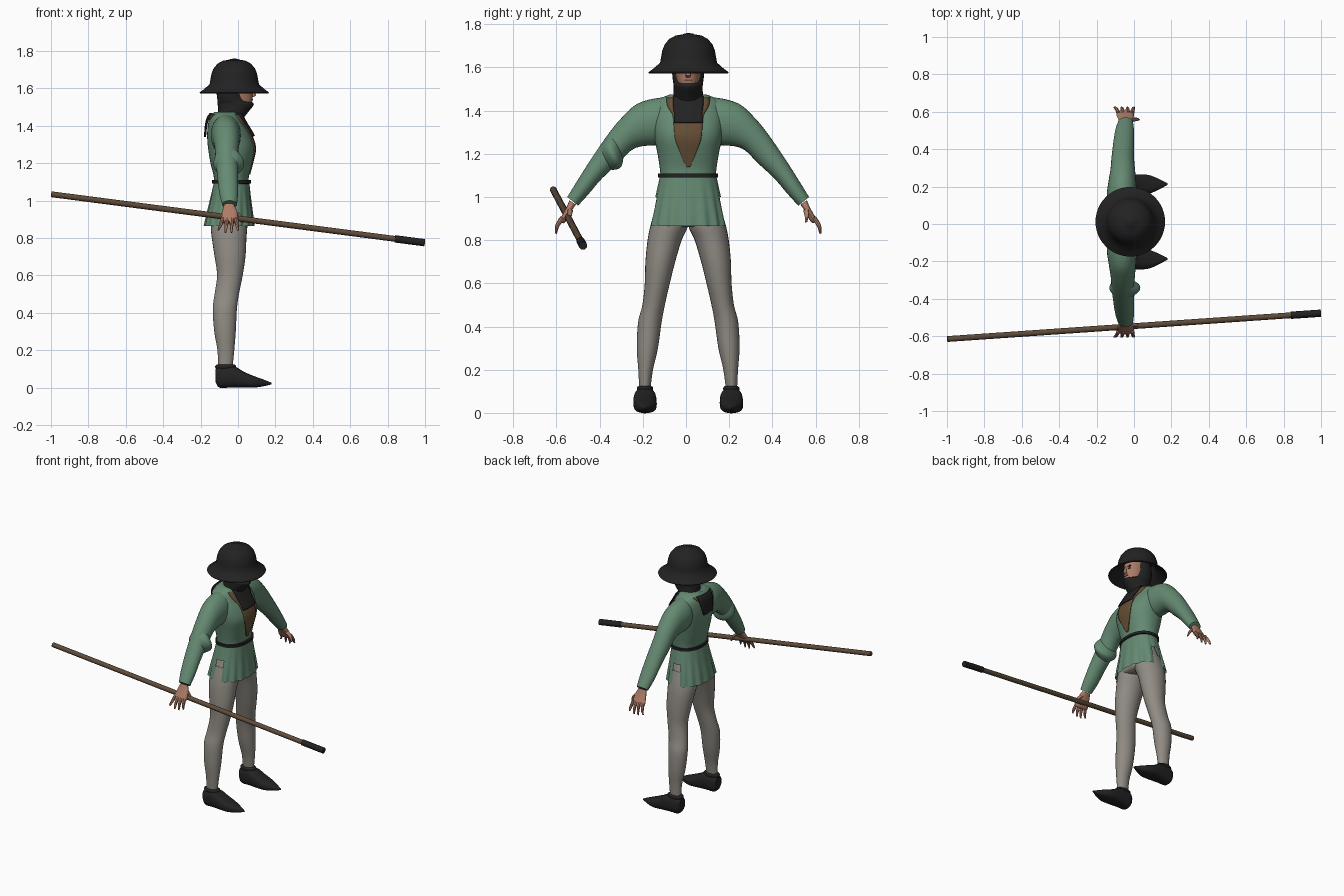
import bpy, bmesh, math
from mathutils import Vector

if "Cube" in bpy.data.objects:
    bpy.data.objects.remove(bpy.data.objects["Cube"])

CY = 0.01  # mirror plane of the figure, which faces +x


def material(name, rgb):
    m = bpy.data.materials.new(name)
    m.diffuse_color = (*rgb, 1)
    m.use_nodes = True
    m.node_tree.nodes["Principled BSDF"].inputs["Base Color"].default_value = m.diffuse_color
    return m


GREEN = material("tunic green", (0.13, 0.255, 0.17))
GREY = material("hose grey", (0.28, 0.26, 0.23))
BLACK = material("black", (0.016, 0.016, 0.016))
BROWN = material("undershirt brown", (0.13, 0.075, 0.035))
WOOD = material("pole wood", (0.115, 0.072, 0.042))
SKIN = material("skin", (0.42, 0.2, 0.135))


def resample(keys, steps):
    """Smooth curve through tuples of numbers."""
    if steps == 1:
        return keys
    out = []
    for i in range(len(keys) - 1):
        a, b, c, d = (keys[max(0, min(len(keys) - 1, i + k))] for k in (-1, 0, 1, 2))
        for s in range(steps):
            t = s / steps
            out.append(tuple(0.5 * (2 * q + (r - p) * t + (2 * p - 5 * q + 4 * r - w) * t * t
                                    + (3 * q - p - 3 * r + w) * t ** 3)
                             for p, q, r, w in zip(a, b, c, d)))
    return out + [keys[-1]]


def finish(name, bm, mat):
    bmesh.ops.recalc_face_normals(bm, faces=bm.faces)
    me = bpy.data.meshes.new(name)
    bm.to_mesh(me)
    bm.free()
    me.materials.append(mat)
    ob = bpy.data.objects.new(name, me)
    bpy.context.collection.objects.link(ob)
    return ob


def loft(name, keys, mat, place, n=28, p=1.0, steps=4, caps=True, warp=None, skip=None):
    """Skin a row of elliptical sections; place(key) gives centre and two half axes."""
    bm = bmesh.new()
    rows, keys = [], resample(keys, steps)
    for k in keys:
        c, u, v = (Vector(q) for q in place(k))
        row = []
        for i in range(n):
            a = math.tau * i / n
            f = warp(a, k) if warp else 1
            ca, sa = math.cos(a), math.sin(a)
            row.append(bm.verts.new(c + u * f * math.copysign(abs(ca) ** p, ca)
                                    + v * f * math.copysign(abs(sa) ** p, sa)))
        rows.append(row)
    for j in range(len(rows) - 1):
        for i in range(n):
            if skip and skip(math.tau * (i + 0.5) / n, keys[j]):
                continue
            q = (i + 1) % n
            bm.faces.new((rows[j][i], rows[j][q], rows[j + 1][q], rows[j + 1][i]))
    if caps:
        bm.faces.new(rows[0])
        bm.faces.new(rows[-1])
    return finish(name, bm, mat)


def level(k):  # flat section: z, back x, front x, half width
    z, a, b, h = k
    return ((a + b) / 2, CY, z), ((b - a) / 2, 0, 0), (0, h, 0)


def limb(s):  # section: back x, front x, then two opposite points (y, z)
    return lambda k: (((k[0] + k[1]) / 2, CY + s * (k[2] + k[4]) / 2, (k[3] + k[5]) / 2),
                      ((k[1] - k[0]) / 2, 0, 0), (0, s * (k[2] - k[4]) / 2, (k[3] - k[5]) / 2))


def digit(s):  # thin section: x, y, z, radius
    return lambda k: ((k[0], CY + s * k[1], k[2]), (k[3], 0, 0), (0, s * k[3] * 0.9, k[3] * 0.5))


def box(name, loc, size, mat):
    bm = bmesh.new()
    bmesh.ops.create_cube(bm, size=1)
    for v in bm.verts:
        v.co = Vector(a * b + c for a, b, c in zip(v.co, size, loc))
    return finish(name, bm, mat)


# Tunic body
P = 0.88
TORSO = [(1.08, -.128, .058, .127), (1.13, -.13, .058, .131), (1.2, -.147, .075, .142),
         (1.28, -.16, .091, .158), (1.35, -.165, .07, .165), (1.41, -.16, .035, .16),
         (1.45, -.148, .012, .14), (1.475, -.125, -.005, .085)]
loft("tunic_body", TORSO, GREEN, level, n=48, p=P)


def torso_x(y, z, side):
    rows = resample(TORSO, 4)
    for lo, hi in zip(rows, rows[1:]):
        if lo[0] <= z <= hi[0]:
            t = (z - lo[0]) / (hi[0] - lo[0])
            _, a, b, h = (p + (q - p) * t for p, q in zip(lo, hi))
            s = min(1, (abs(y) / h) ** (1 / P))
            return (a + b) / 2 + side * (b - a) / 2 * math.sqrt(1 - s * s) ** P
    return 0


def patch(name, outline, mat, side, lift):
    """Panel hugging the tunic; outline lists (z, half width)."""
    bm = bmesh.new()
    rows = []
    for z, w in resample(outline, 4):
        ys = [w * (i / 6 - 1) for i in range(13)]
        rows.append([bm.verts.new((torso_x(y, z, side) + side * lift, CY + y, z)) for y in ys])
    for r, q in zip(rows, rows[1:]):
        for i in range(12):
            bm.faces.new((r[i], r[i + 1], q[i + 1], q[i]))
    ob = finish(name, bm, mat)
    mod = ob.modifiers.new("thickness", 'SOLIDIFY')
    mod.thickness, mod.offset = 0.008, 0


# Undershirt in the open neck, hood tails on chest and back
patch("undershirt_front", [(1.14, .008), (1.17, .022), (1.22, .042), (1.27, .06), (1.33, .066),
                           (1.38, .072), (1.42, .095), (1.458, .1)], BROWN, 1, .002)
patch("undershirt_back", [(1.435, .07), (1.46, .09)], BROWN, -1, .002)
patch("hood_tail_front", [(1.345, .066), (1.39, .066), (1.43, .07), (1.465, .07)], BLACK, 1, .014)
patch("hood_tail_back", [(1.34, .045), (1.39, .06), (1.43, .068), (1.465, .07)], BLACK, -1, .012)

# Pleated skirt with side slits, and belt
loft("tunic_skirt", [(1.1, -.128, .06, .13), (1.0, -.15, .07, .15), (.93, -.166, .078, .165),
                     (.865, -.179, .084, .178)], GREEN, level, n=96, p=P, caps=False,
     warp=lambda a, k: 1 + .14 * (1.1 - k[0]) * math.cos(a * 16),
     skip=lambda a, k: k[0] < 1.02 and abs(math.sin(a)) > .975)
loft("belt", [(1.09, -.128, .06, .13), (1.091, -.138, .07, .139), (1.109, -.138, .07, .139),
              (1.11, -.128, .06, .13)], BLACK, level, n=48, p=P, steps=1)
loft("hips", [(1.06, -.11, .04, .11), (.98, -.13, .05, .138), (.91, -.15, .055, .16),
              (.875, -.145, .05, .15), (.862, -.1, .02, .06)], GREY, level)

# Limbs, both sides
LEG = [(.95, -.13, .045, .0, .15), (.87, -.145, .05, .0, .174), (.8, -.14, .045, .03, .188),
       (.7, -.125, .04, .06, .198), (.6, -.112, .025, .085, .201), (.5, -.125, .005, .108, .212),
       (.42, -.135, -.006, .123, .232), (.3, -.127, -.012, .14, .238), (.2, -.11, -.02, .163, .231),
       (.1, -.105, -.03, .176, .226)]
ARM = [(-.12, 0, .06, 1.45, .08, 1.25), (-.145, .015, .13, 1.46, .145, 1.24),
       (-.135, .01, .235, 1.432, .215, 1.235), (-.125, .005, .31, 1.365, .265, 1.215),
       (-.12, 0, .375, 1.285, .32, 1.16), (-.11, 0, .46, 1.16, .4, 1.085),
       (-.1, 0, .52, 1.065, .46, 1.015), (-.085, -.005, .56, 1.0, .51, .96)]
SHOE = [(-.12, .03, .03, .1), (-.1, .043, 0, .112), (-.05, .05, 0, .116), (-.01, .053, 0, .11),
        (.03, .054, 0, .086), (.08, .05, 0, .064), (.13, .03, .006, .046), (.18, .004, .018, .026)]
PALM = [(-.075, -.02, .55, .985, .52, .965), (-.085, -.005, .565, .95, .54, .935),
        (-.095, 0, .59, .905, .565, .89), (-.09, -.005, .598, .888, .578, .878)]
for s, side in ((1, "left"), (-1, "right")):
    loft(side + "_leg", [(a, b, i, z, o, z) for z, a, b, i, o in LEG], GREY, limb(s))
    loft(side + "_sleeve", ARM, GREEN, limb(s))
    loft(side + "_shoe", SHOE, BLACK,
         lambda k: ((k[0], CY + s * (.2 + .02 * max(0, k[0]) * s), (k[2] + k[3]) / 2),
                    (0, k[1], 0), (0, 0, (k[3] - k[2]) / 2)), p=.75)
    loft(side + "_shoe_cuff", [(-.11, -.02, .17, .095, .23, .095), (-.121, -.012, .163, .105, .237, .105),
                               (-.121, -.012, .163, .118, .237, .118),
                               (-.11, -.02, .17, .124, .23, .124)], BLACK, limb(s), steps=2)
    loft(side + "_palm", PALM, SKIN, limb(s), n=16, p=.8)
    for i, (x, tip) in enumerate(((-.083, -.105), (-.058, -.067), (-.034, -.035), (-.01, 0))):
        drop = .012 if i in (0, 3) else 0
        loft(f"{side}_finger_{i + 1}", [(x, .582, .905, .011), ((x + tip) / 2, .606, .868, .0095),
                                        (tip, .613, .83 + drop, .005)], SKIN, digit(s), n=8, steps=3)
    loft(side + "_thumb", [(-.02, .545, .945, .014), (.01, .55, .915, .011), (.026, .547, .882, .005)],
         SKIN, digit(s), n=8, steps=3)
# Bunched cloth at the right elbow
loft("elbow_fold", [(-.118, .0, .355, 1.295, .3, 1.18), (-.13, .03, .378, 1.27, .308, 1.145),
                    (-.13, .03, .395, 1.25, .325, 1.13), (-.112, 0, .41, 1.225, .355, 1.125)],
     GREEN, limb(-1))

# Head and hood
loft("head", [(1.5, -.03, .065, .04), (1.53, -.07, .076, .05), (1.56, -.08, .078, .056),
              (1.6, -.08, .08, .06), (1.66, -.08, .07, .058)], SKIN, level)
loft("hood", [(1.4, -.125, .015, .074), (1.44, -.112, .03, .07), (1.48, -.106, .06, .068),
              (1.505, -.108, .08, .067), (1.522, -.109, .082, .068), (1.535, -.11, .048, .07),
              (1.57, -.114, .035, .074), (1.62, -.114, .03, .076), (1.66, -.1, .03, .07)],
     BLACK, level, steps=3)
loft("nose", [(1.605, .07, .083, .007), (1.575, .07, .092, .01), (1.562, .07, .097, .013),
              (1.554, .07, .08, .009)], SKIN, level, n=10, steps=2)
box("mouth", (.076, CY, 1.541), (.006, .036, .005), BROWN)
for s, side in ((1, "left"), (-1, "right")):
    box(side + "_eye", (.071, CY + s * .025, 1.588), (.009, .018, .007), BLACK)
    box(side + "_brow", (.072, CY + s * .026, 1.603), (.009, .028, .006), BLACK)

# Brimmed helmet
loft("helmet", [(.002, 1.69), (.1, 1.67), (.118, 1.612), (.183, 1.573), (.186, 1.578), (.16, 1.597),
                (.132, 1.622), (.127, 1.65), (.122, 1.678), (.111, 1.706), (.09, 1.732), (.06, 1.748),
                (.025, 1.754), (.02, 1.758), (.002, 1.759)], BLACK,
     lambda k: ((-.02, .012, k[1]), (k[0], 0, 0), (0, k[0], 0)), n=48, steps=1)

# Pole with dark tip
A, B = Vector((-.998, -.615, 1.034)), Vector((.998, -.477, .775))
d = (B - A).normalized()
u = d.cross(Vector((0, 0, 1))).normalized()
for name, t0, t1, r, mat in (("pole", 0, .93, .0155, WOOD), ("pole_tip", .92, 1, .0195, BLACK)):
    loft(name, [(t0, r), (t1, r)], mat,
         lambda k: (A.lerp(B, k[0]), u * k[1], d.cross(u) * k[1]), n=12, steps=1)

# Smooth shading with crisp edges
bpy.ops.object.select_all(action='SELECT')
bpy.context.view_layer.objects.active = bpy.data.objects["helmet"]
bpy.ops.object.shade_smooth_by_angle(angle=math.radians(42))
